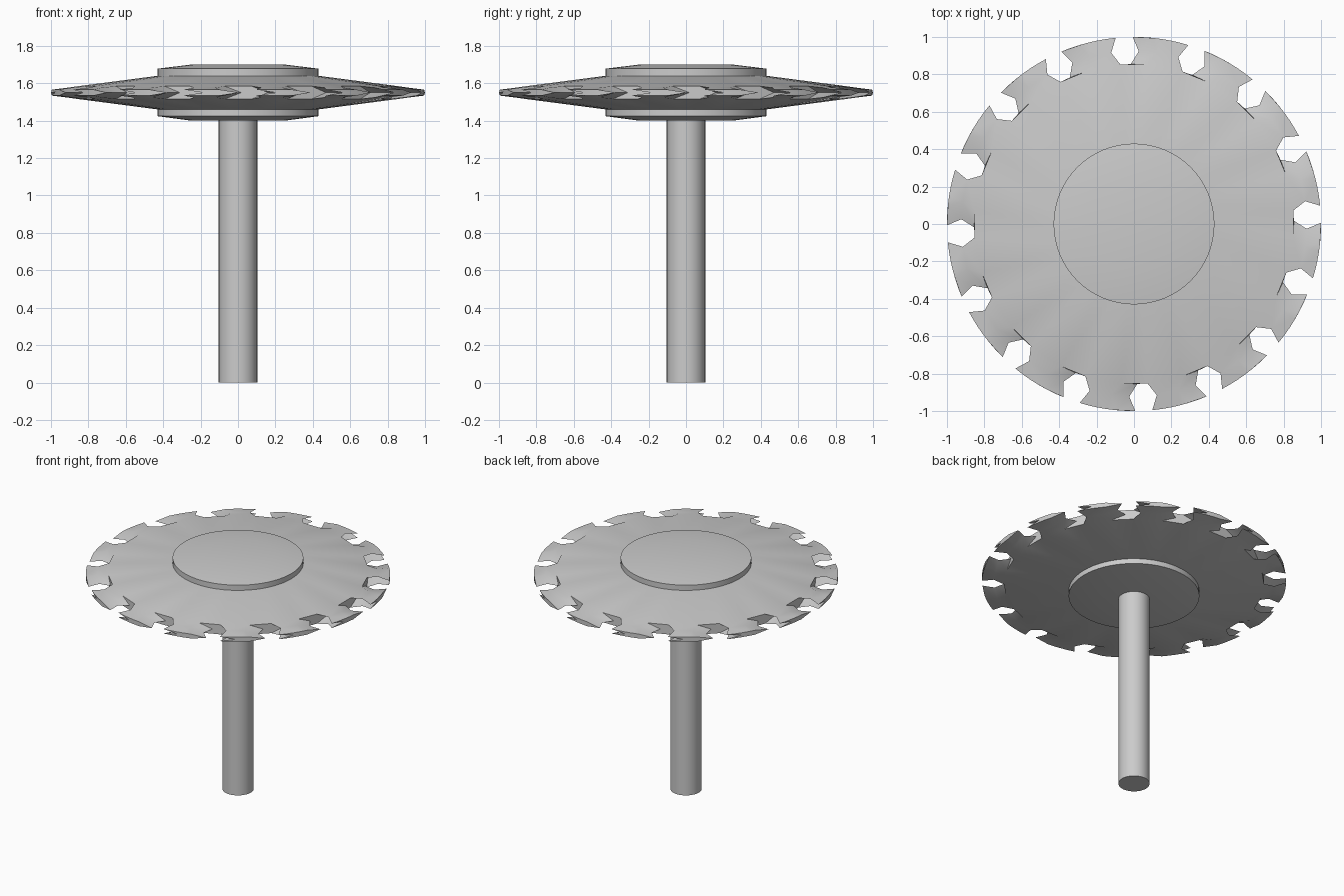
import bpy, bmesh
from math import sin, cos, pi, hypot, atan2, radians

if "Cube" in bpy.data.objects:
    bpy.data.objects.remove(bpy.data.objects["Cube"])

MID = 1.55          # height of the blade's middle plane
SLOTS = 16
SHIFT = 0.105       # rotation of the middle outline, gives the chevron slots


def finish(bm, name, angle=25):
    bmesh.ops.recalc_face_normals(bm, faces=bm.faces)
    me = bpy.data.meshes.new(name)
    bm.to_mesh(me)
    bm.free()
    ob = bpy.data.objects.new(name, me)
    bpy.context.collection.objects.link(ob)
    bpy.ops.object.select_all(action='DESELECT')
    ob.select_set(True)
    bpy.context.view_layer.objects.active = ob
    bpy.ops.object.shade_smooth_by_angle(angle=radians(angle))
    return ob


def lathe(name, profile, sides, angle=25):
    """Closed solid turned about z from (radius, height) points."""
    bm = bmesh.new()
    rings = [[bm.verts.new((r * cos(2 * pi * i / sides), r * sin(2 * pi * i / sides), z))
              for i in range(sides)] for r, z in profile]
    for a, b in zip(rings, rings[1:]):
        for i in range(sides):
            j = (i + 1) % sides
            bm.faces.new((a[i], a[j], b[j], b[i]))
    bm.faces.new(rings[0])
    bm.faces.new(rings[-1])
    return finish(bm, name, angle)


def half_thickness(r):
    return 0.09 - (r - 0.43) / 0.57 * 0.074


# One tooth with its slot floor: (sideways, outward) slot corners as (angle, radius)
wall = [(0.072, 0.852), (0.122, 0.915), (0.098, 0.995)]
polar = [(atan2(x, y), hypot(x, y)) for x, y in wall]
pitch = 2 * pi / SLOTS
rim_start, rim_end = polar[-1][0], pitch - polar[-1][0]
arc = [(rim_start + (rim_end - rim_start) * k / 4, 1.0) for k in range(1, 4)]
tooth = polar + arc + [(pitch - a, r) for a, r in reversed(polar)]
N = len(tooth)


# Toothed blade: top, middle and bottom outlines, joined by chevron walls
bm = bmesh.new()


def outline(side):
    verts = []
    for s in range(SLOTS):
        for a, r in tooth:
            t = pi / 2 + s * pitch + a + (SHIFT if side == 0 else 0)
            verts.append(bm.verts.new((r * cos(t), r * sin(t),
                                       MID + side * half_thickness(r))))
    return verts


top, mid, low = outline(1), outline(0), outline(-1)
for a, b in ((top, mid), (mid, low)):
    for i in range(len(a)):
        j = (i + 1) % len(a)
        bm.faces.new((a[i], a[j], b[j], b[i]))

for side, loop in ((1, top), (-1, low)):
    inner = []
    for s in range(SLOTS):
        for a in (polar[0][0], pitch - polar[0][0]):
            t = pi / 2 + s * pitch + a
            inner.append(bm.verts.new((0.4 * cos(t), 0.4 * sin(t),
                                       MID + side * half_thickness(0.4))))
    for s in range(SLOTS):
        first, last, nxt = loop[s * N], loop[s * N + N - 1], loop[(s + 1) % SLOTS * N]
        i0, i1, i2 = inner[2 * s], inner[2 * s + 1], inner[(2 * s + 2) % len(inner)]
        bm.faces.new(loop[s * N:s * N + N])        # tooth flank
        bm.faces.new((first, last, i1, i0))        # web below tooth
        bm.faces.new((last, nxt, i2, i1))          # web below slot
    bm.faces.new(inner)
finish(bm, "toothed_blade", 22)

# Hub flanges clamping the blade
lathe("hub_flanges", [(0.25, 1.40), (0.43, 1.424), (0.43, 1.678), (0.25, 1.70)], 64)

# Shaft
lathe("shaft", [(0.103, 0.0), (0.103, 1.45)], 32)
